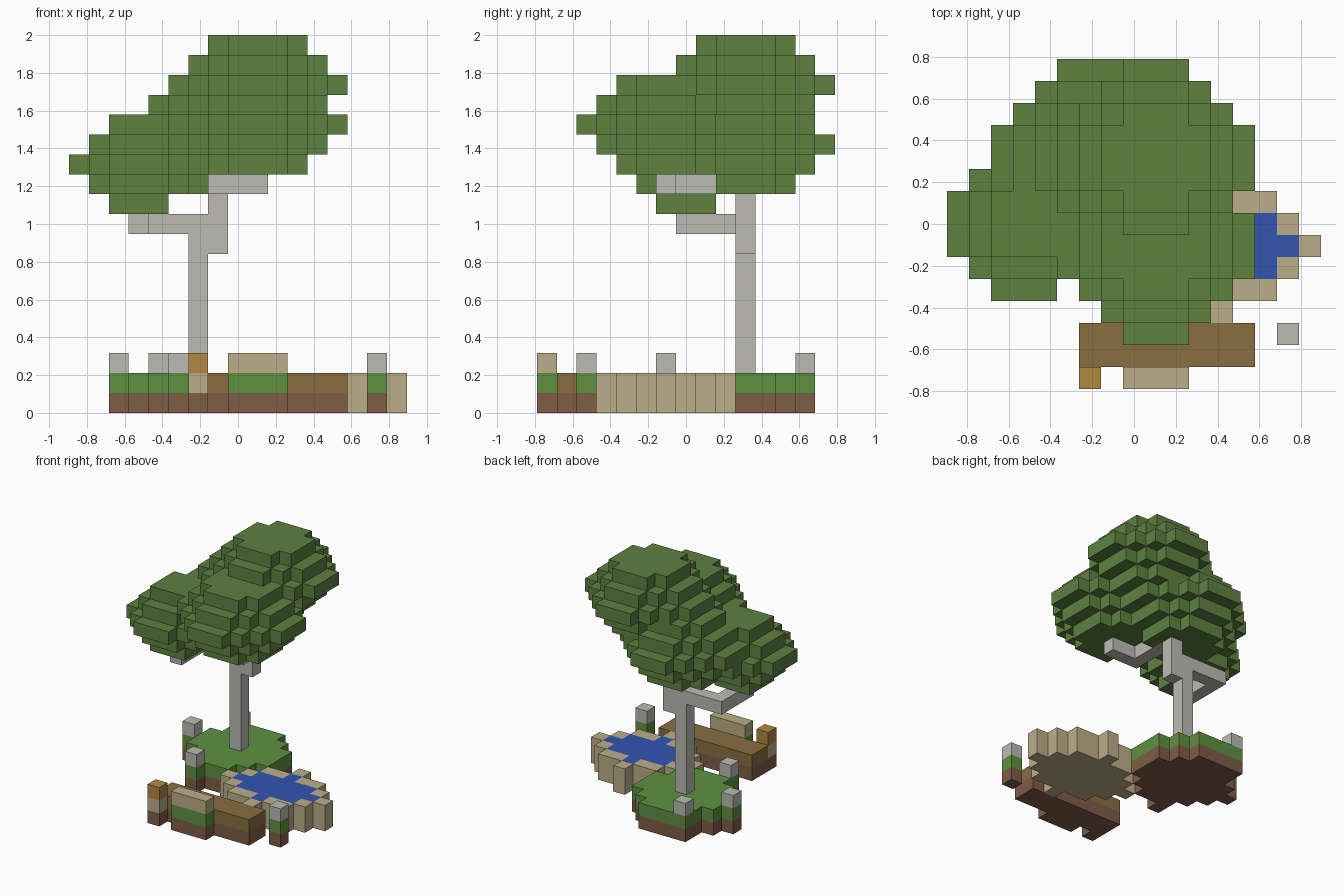
import bpy
from mathutils import Vector

U = 2 / 19                      # edge of one block
CENTRE = Vector((8.5, 7.5, 0))  # grid point that sits on the origin

if "Cube" in bpy.data.objects:
    bpy.data.objects.remove(bpy.data.objects["Cube"], do_unlink=True)


def linear(c):
    c /= 255
    return c / 12.92 if c <= 0.04045 else ((c + 0.055) / 1.055) ** 2.4


def material(name, *rgb):
    colour = [linear(c) for c in rgb] + [1]
    mat = bpy.data.materials.new(name)
    mat.use_nodes = True
    mat.diffuse_color = colour
    bsdf = mat.node_tree.nodes["Principled BSDF"]
    bsdf.inputs["Base Color"].default_value = colour
    bsdf.inputs["Roughness"].default_value = 1
    return mat


LEAF = material("leaf green", 94, 129, 64)
GRASS = material("grass green", 94, 145, 65)
DIRT = material("dirt brown", 126, 93, 71)
SAND = material("sand", 187, 174, 136)
STONE = material("pale grey", 188, 188, 180)
WOOD = material("wood brown", 136, 111, 65)
AMBER = material("amber", 176, 136, 64)
WATER = material("water blue", 50, 85, 175)

blocks = {}  # cell -> (part, material); the first part to claim a cell keeps it


def put(part, mat, *cell):
    blocks.setdefault(cell, (part, mat))


def box(part, mat, xs, ys, zs):
    """Fill inclusive ranges of cells."""
    for x in range(min(xs), max(xs) + 1):
        for y in range(min(ys), max(ys) + 1):
            for z in range(min(zs), max(zs) + 1):
                put(part, mat, x, y, z)


def column(part, x, y, *mats):
    for z, mat in enumerate(mats):
        put(part, mat, x, y, z)


def disc(cx, cy, r):
    return [(cx + dx, cy + dy) for dx in range(-r, r + 1) for dy in range(-r, r + 1)
            if dx * dx + dy * dy <= r * r + 1]


# Trunk and its two bent branches
box("trunk", STONE, (6, 6), (10, 10), (2, 9))
box("trunk", STONE, (7, 7), (10, 10), (8, 11))
box("left_branch", STONE, (3, 5), (10, 10), (9, 9))
box("left_branch", STONE, (3, 3), (7, 9), (9, 9))
box("front_branch", STONE, (7, 7), (6, 9), (11, 11))
box("front_branch", STONE, (8, 9), (6, 6), (11, 11))

# Canopy of four stepped leaf clumps
for cx, cy, cz, r in ((9, 6, 14, 4), (3, 7, 12, 3), (9, 10, 16, 4), (6, 10, 13, 4)):
    for dz in range(-2, 3):
        for x, y in disc(cx, cy, r - abs(dz)):
            put("canopy", LEAF, x, y, cz + dz)

# Grassy island under the tree
for x, y in disc(6, 10, 3):
    column("grass_island", x, y, DIRT, GRASS)

# Stone-topped posts
for x, y in ((2, 10), (4, 13), (5, 6), (15, 2)):
    column("stone_post", x, y, DIRT, GRASS, STONE)

# Pond: elliptical water with a sand rim
water = {(12 + dx, 6 + dy) for dx in range(-3, 4) for dy in range(-2, 3)
         if (dx / 3) ** 2 + (dy / 2) ** 2 <= 1}
rim = {(x + a, y + b) for x, y in water
       for a, b in ((1, 0), (-1, 0), (0, 1), (0, -1))} - water
for x, y in water:
    column("pond_water", x, y, SAND, WATER)
for x, y in rim:
    column("pond_rim", x, y, SAND, SAND)

# Wooden path, low sand wall and lamp post along the front
box("wooden_path", DIRT, (6, 13), (1, 2), (0, 0))
box("wooden_path", WOOD, (6, 13), (1, 2), (1, 1))
for x in (8, 9, 10):
    column("sand_wall", x, 0, DIRT, GRASS, SAND)
column("lamp_post", 6, 0, DIRT, SAND, AMBER)


def exposed_faces(cell):
    """Yield the corner loops of sides not touching another block."""
    for axis in range(3):
        for side in (0, 1):
            near = list(cell)
            near[axis] += 2 * side - 1
            if tuple(near) in blocks:
                continue
            loop = []
            for a, b in ((0, 0), (1, 0), (1, 1), (0, 1)):
                p = list(cell)
                p[axis] += side
                p[(axis + 1) % 3] += a
                p[(axis + 2) % 3] += b
                loop.append(tuple(p))
            yield loop if side else loop[::-1]


def build(part):
    verts, faces, slots, mats = {}, [], [], []
    for cell, (owner, mat) in blocks.items():
        if owner != part:
            continue
        if mat not in mats:
            mats.append(mat)
        for loop in exposed_faces(cell):
            faces.append([verts.setdefault(p, len(verts)) for p in loop])
            slots.append(mats.index(mat))
    mesh = bpy.data.meshes.new(part)
    mesh.from_pydata([(Vector(p) - CENTRE) * U for p in verts], [], faces)
    for mat in mats:
        mesh.materials.append(mat)
    for poly, slot in zip(mesh.polygons, slots):
        poly.material_index = slot
    mesh.update()
    bpy.context.collection.objects.link(bpy.data.objects.new(part, mesh))


for part in dict.fromkeys(owner for owner, mat in blocks.values()):
    build(part)
